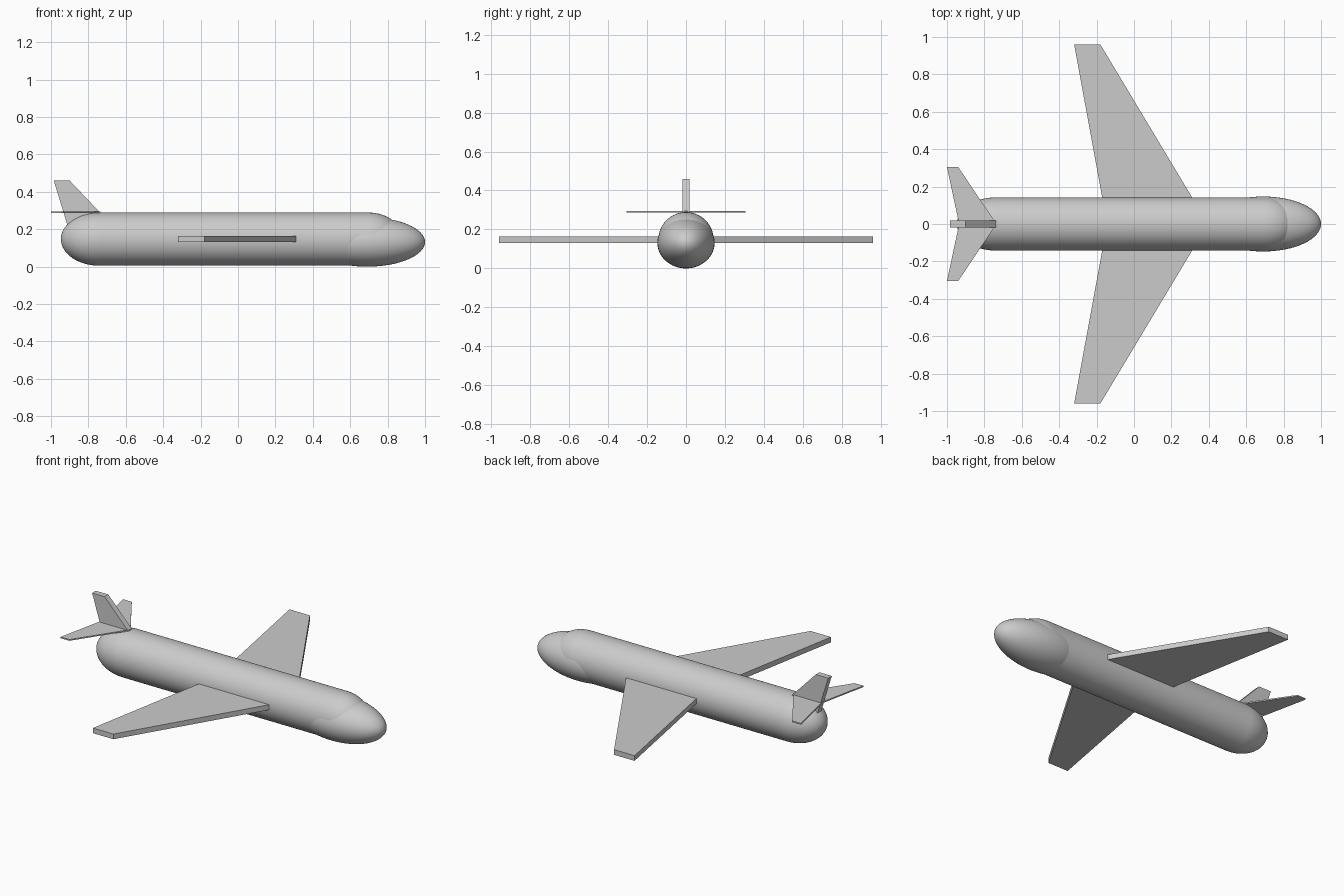
import bpy, bmesh
from math import pi, radians
from mathutils import Vector

if "Cube" in bpy.data.objects:
    bpy.data.objects.remove(bpy.data.objects["Cube"])

R, CZ = 0.142, 0.147  # fuselage radius and axis height


def finish(name):
    ob = bpy.context.object
    ob.name = name
    bpy.ops.object.transform_apply(location=False, rotation=True, scale=True)
    bpy.ops.object.shade_smooth_by_angle(angle=radians(35))
    return ob


def ellipsoid(name, loc, semi):
    # pole axis is turned along x
    bpy.ops.mesh.primitive_uv_sphere_add(segments=64, ring_count=32, radius=1,
                                         location=loc, rotation=(0, pi / 2, 0))
    bpy.context.object.scale = (semi[2], semi[1], semi[0])
    return finish(name)


def slab(name, outline, thickness):
    # outline points are extruded symmetrically along the thickness vector
    t = Vector(thickness)
    bm = bmesh.new()
    face = bm.faces.new([bm.verts.new(Vector(p) - t / 2) for p in outline])
    out = bmesh.ops.extrude_face_region(bm, geom=[face], use_keep_orig=True)
    verts = [g for g in out["geom"] if isinstance(g, bmesh.types.BMVert)]
    bmesh.ops.translate(bm, verts=verts, vec=t)
    bmesh.ops.recalc_face_normals(bm, faces=bm.faces)
    me = bpy.data.meshes.new(name)
    bm.to_mesh(me)
    bm.free()
    ob = bpy.data.objects.new(name, me)
    bpy.context.collection.objects.link(ob)
    return ob


# fuselage tube with rounded tail
x0, x1 = -0.74, 0.70
bpy.ops.mesh.primitive_cylinder_add(vertices=64, radius=R, depth=x1 - x0,
                                    location=((x0 + x1) / 2, 0, CZ),
                                    rotation=(0, pi / 2, 0))
finish("fuselage")
ellipsoid("tail_cap", (x0, 0, CZ), (0.207, R, R))

# nose and the windscreen bulge above it
ellipsoid("nose", (0.69, 0, 0.132), (0.31, 0.147, 0.132))
ellipsoid("windscreen", (x1, 0, CZ), (0.18, R, R))

# wings and tailplane, one per side
for side, s in (("left", 1), ("right", -1)):
    slab(side + "_wing",
         [(0.36, s * 0.06, CZ), (-0.18, s * 0.96, CZ),
          (-0.32, s * 0.96, CZ), (-0.155, s * 0.06, CZ)], (0, 0, 0.032))
    slab(side + "_tailplane",
         [(-0.735, 0, 0.29), (-0.94, s * 0.305, 0.29),
          (-1.0, s * 0.305, 0.29), (-0.935, 0, 0.29)], (0, 0, 0.008))

# upright tail fin
slab("tail_fin",
     [(-0.985, 0, 0.46), (-0.90, 0, 0.46), (-0.738, 0, 0.29),
      (-0.738, 0, 0.21), (-0.908, 0, 0.21)], (0, 0.036, 0))
